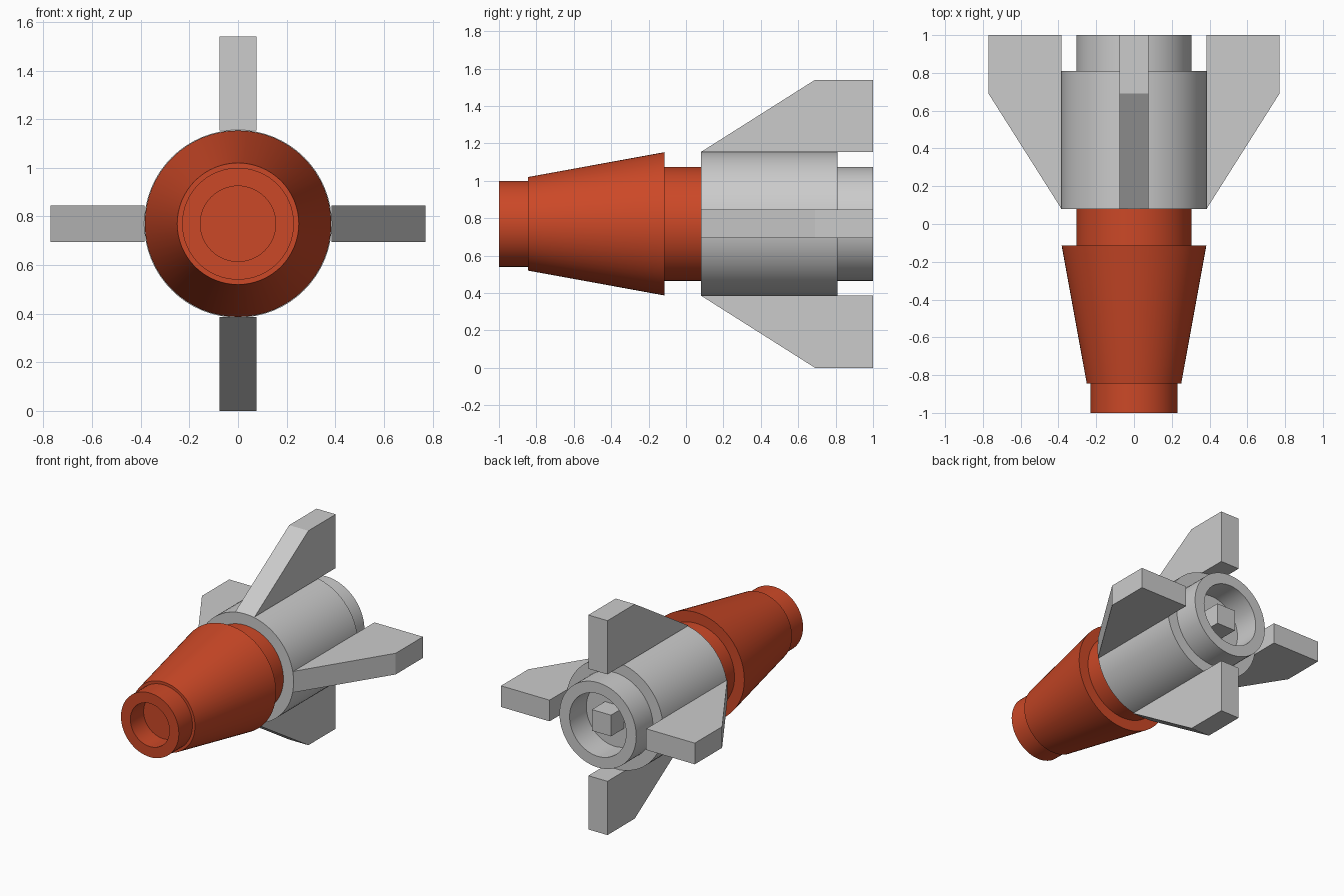
import bpy, bmesh, math
from mathutils import Matrix, Vector

if "Cube" in bpy.data.objects:
    bpy.data.objects.remove(bpy.data.objects["Cube"])

AXIS_Z = 0.77
SEGS = 64


def finish(bm, name, mat=None, smooth=False):
    bmesh.ops.remove_doubles(bm, verts=bm.verts, dist=1e-5)
    bmesh.ops.recalc_face_normals(bm, faces=bm.faces)
    mesh = bpy.data.meshes.new(name)
    bm.to_mesh(mesh)
    bm.free()
    obj = bpy.data.objects.new(name, mesh)
    bpy.context.collection.objects.link(obj)
    obj.location.z = AXIS_Z
    if mat:
        mesh.materials.append(mat)
    if smooth:
        bpy.ops.object.select_all(action='DESELECT')
        obj.select_set(True)
        bpy.context.view_layer.objects.active = obj
        bpy.ops.object.shade_smooth_by_angle(angle=math.radians(30))
    return obj


def lathe(name, profile, mat=None):
    """Spin (radius, y) points around the long axis."""
    bm = bmesh.new()
    verts = [bm.verts.new((r, y, 0)) for r, y in profile]
    edges = [bm.edges.new(p) for p in zip(verts, verts[1:])]
    bmesh.ops.spin(bm, geom=verts + edges, cent=(0, 0, 0), axis=(0, 1, 0),
                   angle=math.tau, steps=SEGS, use_duplicate=False)
    return finish(bm, name, mat, smooth=True)


def prism(name, outline, half, turn=0.0):
    """Extrude a (y, z) outline across x, then turn it around the long axis."""
    bm = bmesh.new()
    face = bm.faces.new([bm.verts.new((-half, y, z)) for y, z in outline])
    ext = bmesh.ops.extrude_face_region(bm, geom=[face])
    moved = [v for v in ext['geom'] if isinstance(v, bmesh.types.BMVert)]
    bmesh.ops.translate(bm, verts=moved, vec=Vector((2 * half, 0, 0)))
    bmesh.ops.rotate(bm, verts=bm.verts, cent=(0, 0, 0),
                     matrix=Matrix.Rotation(turn, 3, 'Y'))
    return finish(bm, name)


orange = bpy.data.materials.new("orange")
orange.diffuse_color = (0.60, 0.065, 0.02, 1)
orange.use_nodes = True
orange.node_tree.nodes["Principled BSDF"].inputs["Base Color"].default_value = orange.diffuse_color

# Front: recessed tip, tapered nose and neck
lathe("nose", [(0, -0.85), (0.155, -0.85), (0.155, -1), (0.23, -1),
               (0.23, -0.845), (0.25, -0.845), (0.383, -0.115),
               (0.305, -0.115), (0.305, 0.08), (0, 0.08)], orange)

# Rear: body drum with a hollow tail collar
lathe("body", [(0, 0.08), (0.386, 0.08), (0.386, 0.81), (0.305, 0.81),
               (0.305, 1), (0.225, 1), (0.225, 0.81), (0, 0.81)])

# Square peg inside the tail collar
prism("tail_peg", [(0.80, -0.076), (0.96, -0.076), (0.96, 0.076), (0.80, 0.076)], 0.076)

# Four swept fins
for i in range(4):
    prism(f"fin_{i + 1}", [(0.08, 0.384), (1, 0.384), (1, 0.77), (0.69, 0.77)],
          0.076, i * math.pi / 2)
